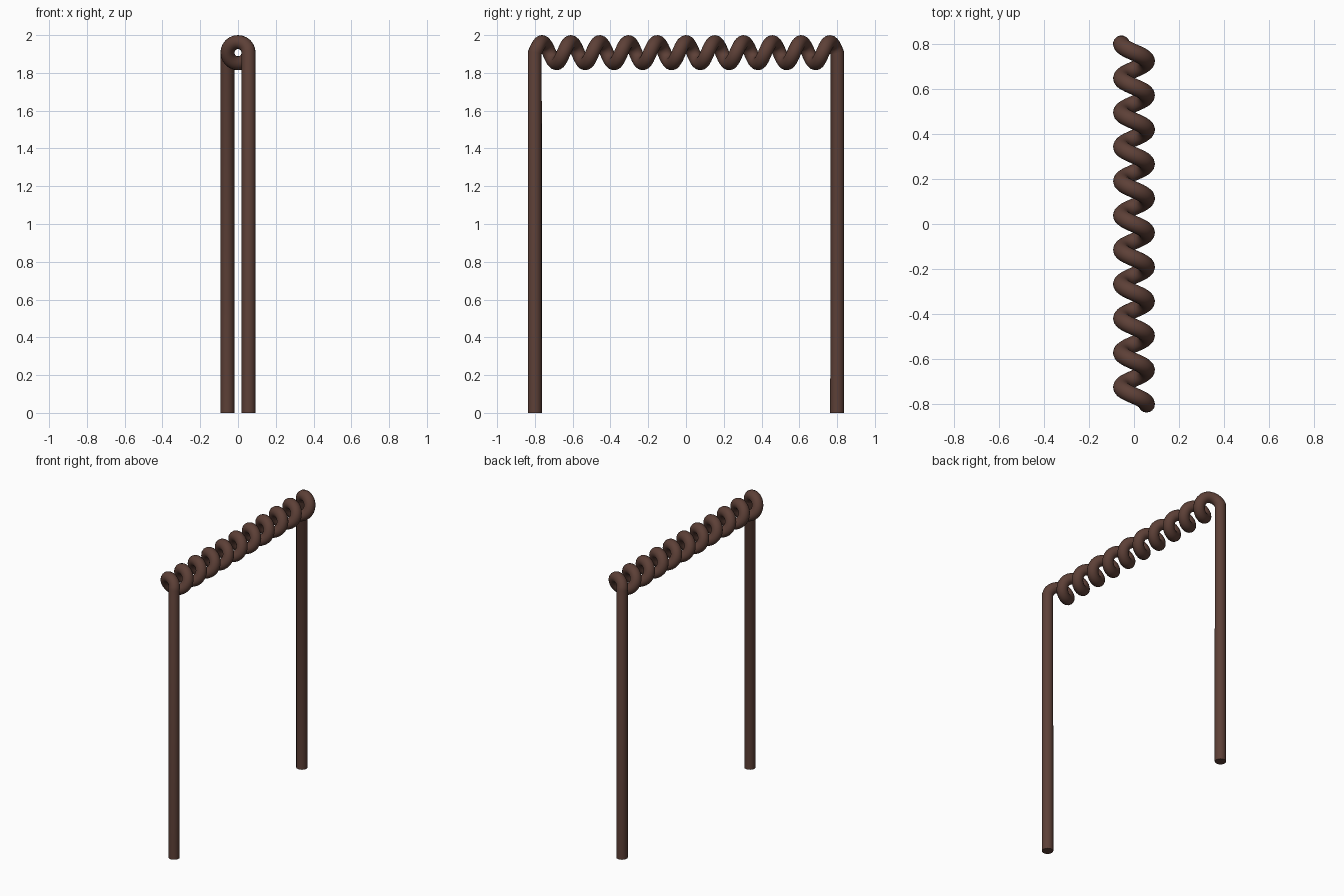
import bpy
from math import cos, sin, pi

cube = bpy.data.objects.get("Cube")
if cube:
    bpy.data.objects.remove(cube, do_unlink=True)

ROD = 0.037            # rod radius
COIL = 0.056           # coil centreline radius
HALF = 0.80            # half the distance between the legs
AXIS = 2 - ROD - COIL  # height of the coil axis
TURNS = 10.5
STEPS = 24             # points per turn

brown = bpy.data.materials.new("dark brown")
brown.use_nodes = True
colour = (0.109, 0.051, 0.038, 1)
brown.diffuse_color = colour
bsdf = brown.node_tree.nodes["Principled BSDF"]
bsdf.inputs["Base Color"].default_value = colour
bsdf.inputs["Roughness"].default_value = 0.7

# Centreline: up the front leg, along the coil, down the back leg
count = int(TURNS * STEPS)
path = [(COIL, -HALF, 0)]
for i in range(count + 1):
    a = 2 * pi * i / STEPS
    path.append((COIL * cos(a), HALF * (2 * i / count - 1), AXIS + COIL * sin(a)))
path.append((-COIL, HALF, 0))

# Round rod swept along the centreline, closed at both feet
curve = bpy.data.curves.new("coiled_rod", "CURVE")
curve.dimensions = "3D"
curve.bevel_depth = ROD
curve.bevel_resolution = 6
curve.use_fill_caps = True
spline = curve.splines.new("POLY")
spline.points.add(len(path) - 1)
for point, co in zip(spline.points, path):
    point.co = (*co, 1)
curve.materials.append(brown)

rod = bpy.data.objects.new("coiled_rod_with_legs", curve)
bpy.context.collection.objects.link(rod)
bpy.ops.object.select_all(action="DESELECT")
rod.select_set(True)
bpy.context.view_layer.objects.active = rod
bpy.ops.object.convert(target="MESH")
bpy.ops.object.shade_smooth_by_angle(angle=pi / 4)
